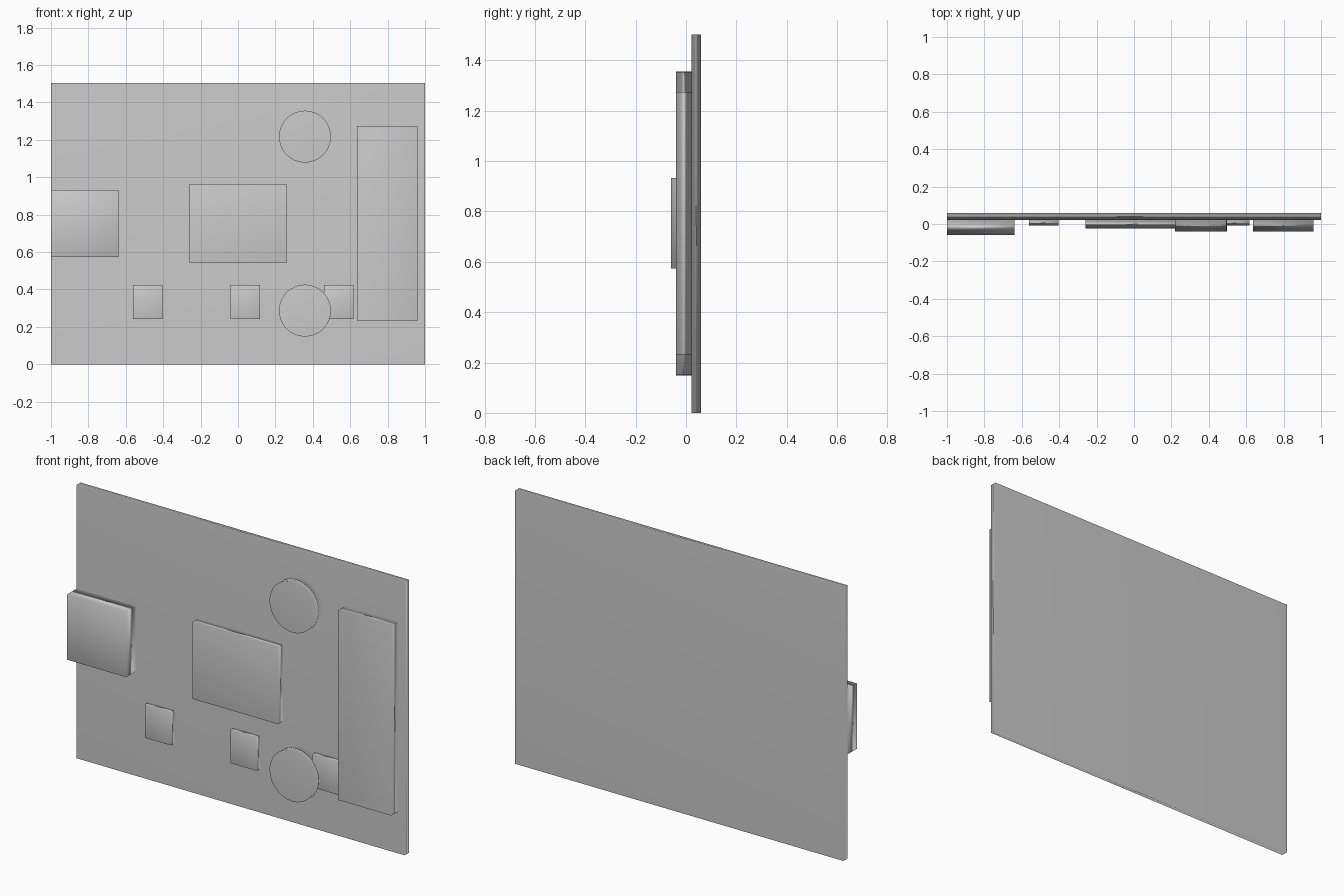
import bpy

if "Cube" in bpy.data.objects:
    bpy.data.objects.remove(bpy.data.objects["Cube"])

BOARD_FRONT, BOARD_BACK = 0.022, 0.059


def finish(obj, name):
    obj.name = name
    bpy.ops.object.transform_apply(location=False, rotation=True, scale=True)
    bpy.ops.object.shade_smooth()
    # Area-weighted smooth shading: broad faces stay nearly flat
    mod = obj.modifiers.new("area_normals", 'WEIGHTED_NORMAL')
    mod.mode = 'FACE_AREA'
    mod.weight = 50
    mod.keep_sharp = False
    bpy.ops.object.modifier_apply(modifier=mod.name)
    return obj


def box(name, x0, x1, z0, z1, front, back=BOARD_FRONT + 0.001):
    bpy.ops.mesh.primitive_cube_add(
        size=1, location=((x0 + x1) / 2, (front + back) / 2, (z0 + z1) / 2))
    obj = bpy.context.object
    obj.scale = (x1 - x0, back - front, z1 - z0)
    return finish(obj, name)


def disc(name, x, z, radius, front, back=BOARD_FRONT + 0.001):
    bpy.ops.mesh.primitive_cylinder_add(
        vertices=32, radius=radius, depth=back - front,
        location=(x, (front + back) / 2, z), rotation=(1.5707963, 0, 0))
    return finish(bpy.context.object, name)


# Backing board
box("circuit_board", -1, 1, 0, 1.503, BOARD_FRONT, BOARD_BACK)

# Large raised blocks
box("edge_connector", -1, -0.64, 0.573, 0.932, -0.059)
box("main_processor", -0.26, 0.26, 0.542, 0.965, -0.024)
box("memory_block", 0.637, 0.96, 0.231, 1.275, -0.039)

# Row of small chips
for i, x in enumerate((-0.482, 0.039, 0.538)):
    box(f"small_chip_{i + 1}", x - 0.079, x + 0.079, 0.241, 0.424, -0.008)

# Round capacitors
for i, z in enumerate((0.287, 1.217)):
    disc(f"capacitor_{i + 1}", 0.358, z, 0.139, -0.039)
